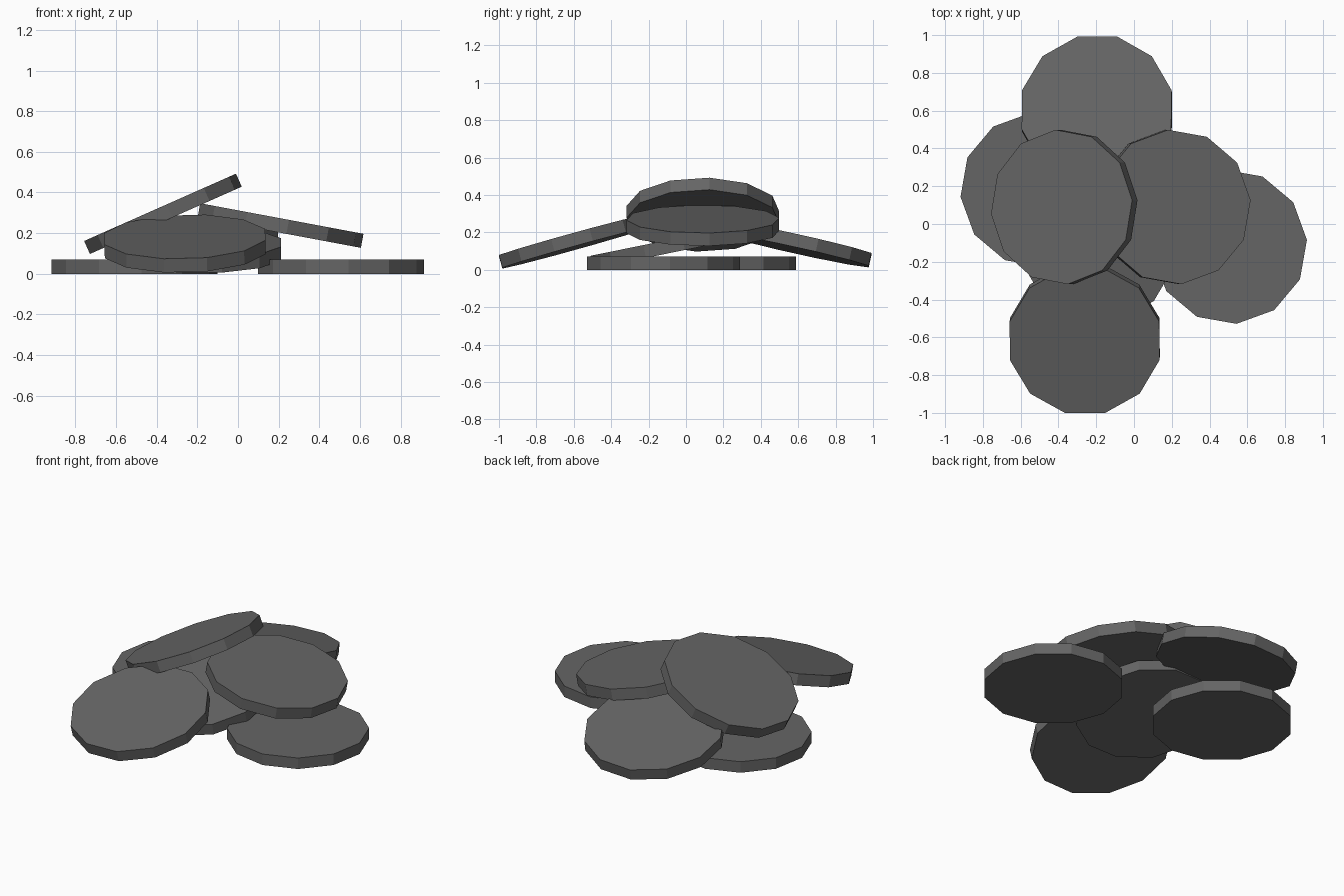
import bpy
import math
from mathutils import Matrix

if "Cube" in bpy.data.objects:
    bpy.data.objects.remove(bpy.data.objects["Cube"])

R, T = 0.41, 0.07  # disc radius and thickness

grey = bpy.data.materials.new("dark_grey")
grey.diffuse_color = (0.13, 0.13, 0.13, 1)
grey.use_nodes = True
grey.node_tree.nodes["Principled BSDF"].inputs["Base Color"].default_value = grey.diffuse_color


def disc(name, base, tilt_x=0, tilt_y=0, spin=0):
    """Twelve-sided disc; base is the centre of its underside, spin turns a corner away from +x."""
    bpy.ops.mesh.primitive_cylinder_add(vertices=12, radius=R, depth=T)
    ob = bpy.context.object
    ob.name = name
    ob.data.name = name
    ob.data.transform(Matrix.Translation((0, 0, T / 2)))
    ob.data.transform(Matrix.Rotation(math.radians(spin), 4, 'Z'))
    ob.data.transform(Matrix.Rotation(math.radians(tilt_x), 4, 'X'))
    ob.data.transform(Matrix.Rotation(math.radians(tilt_y), 4, 'Y'))
    ob.location = base
    ob.data.materials.append(grey)


# flat discs on the ground
disc("ground_disc_left", (-0.51, 0.18, 0), spin=5)
disc("ground_disc_right", (0.507, -0.12, 0), spin=5)
# discs leaning front to back
disc("leaning_disc_front", (-0.26, -0.60, 0.115), tilt_x=15.5, tilt_y=-1.5, spin=15)
disc("leaning_disc_back", (-0.195, 0.59, 0.103), tilt_x=-12.5, tilt_y=-2.5, spin=15)
disc("leaning_disc_middle", (-0.185, -0.11, 0.085), tilt_x=11.5, spin=15)
# upper discs leaning sideways
disc("upper_disc_right", (0.203, 0.09, 0.203), tilt_y=10.6, spin=5)
disc("top_disc", (-0.355, 0.09, 0.263), tilt_y=-23.9, spin=5)
